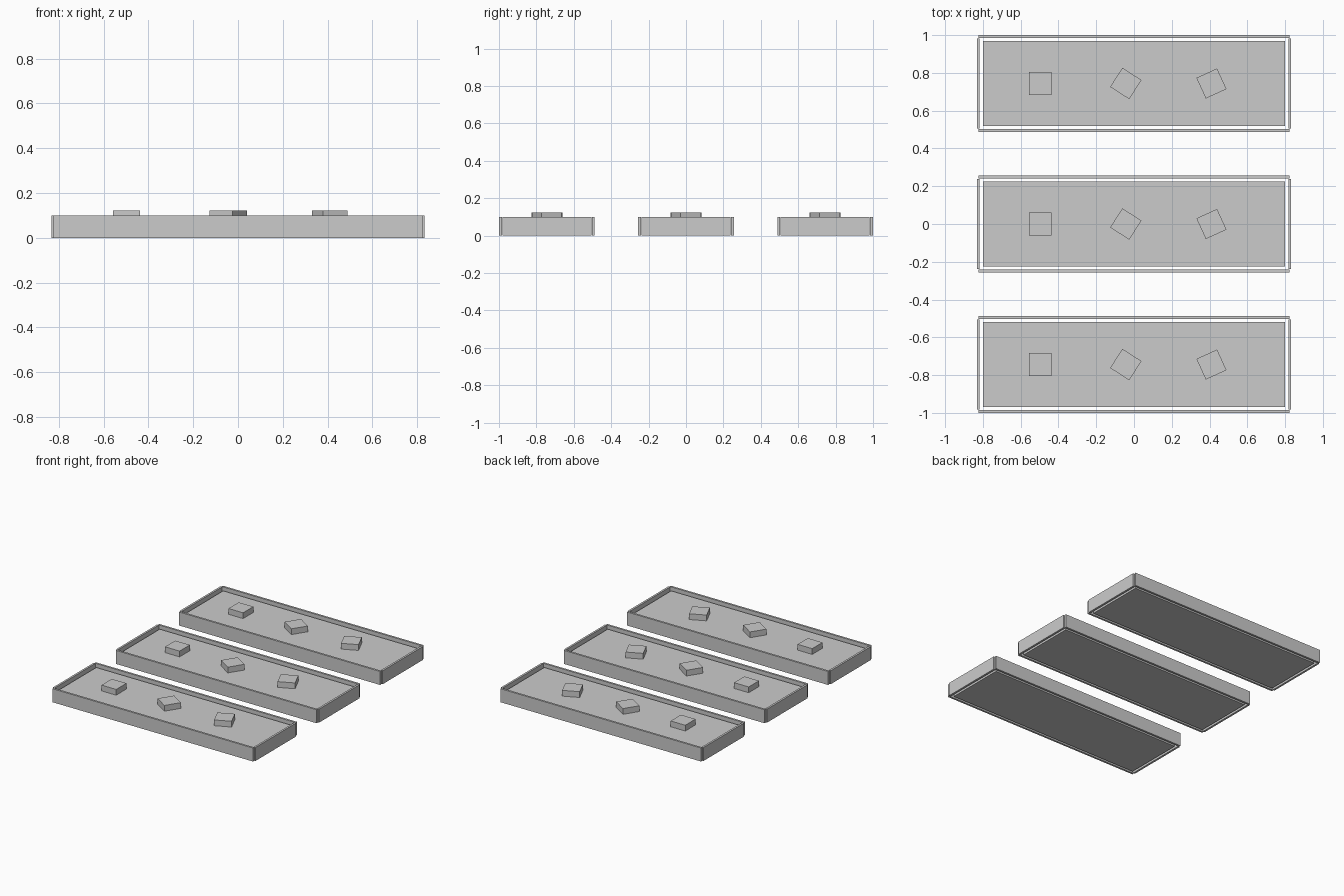
import bpy
from math import degrees

cube = bpy.data.objects.get("Cube")
if cube:
    bpy.data.objects.remove(cube, do_unlink=True)

# One plain grey for everything
GREY = (0.6, 0.6, 0.6, 1)
grey = bpy.data.materials.new("plain_grey")
grey.use_nodes = True
grey.diffuse_color = GREY
grey.node_tree.nodes["Principled BSDF"].inputs["Base Color"].default_value = GREY


def box(name, center, size, turn=0):
    bpy.ops.mesh.primitive_cube_add(size=1, location=center, rotation=(0, 0, turn))
    obj = bpy.context.object
    obj.name = name
    obj.scale = size
    obj.data.materials.append(grey)


WALL, HEIGHT = 0.015, 0.1
FLOOR_TOP, BLOCK_TOP = 0.08, 0.123

for tray, y in (("front", -0.744), ("middle", 0), ("back", 0.744)):
    # Floor slab, with a narrow slot between it and the walls
    box(f"{tray}_tray_floor", (0, y, FLOOR_TOP / 2), (1.6, 0.45, FLOOR_TOP))

    # Long and short walls
    for side, s in (("near", -1), ("far", 1)):
        box(f"{tray}_tray_{side}_wall", (0, y + s * 0.2485, HEIGHT / 2),
            (1.648, WALL, HEIGHT))
    for side, s in (("right", -1), ("left", 1)):
        box(f"{tray}_tray_{side}_wall", (s * 0.8245, y, HEIGHT / 2),
            (WALL, 0.476, HEIGHT))

    # Three blocks, each turned one radian further than the last
    for i in range(3):
        box(f"{tray}_tray_block_{i + 1}",
            (-0.497 + i * 0.4535, y, (FLOOR_TOP + BLOCK_TOP) / 2),
            (0.12, 0.12, BLOCK_TOP - FLOOR_TOP), turn=i)
